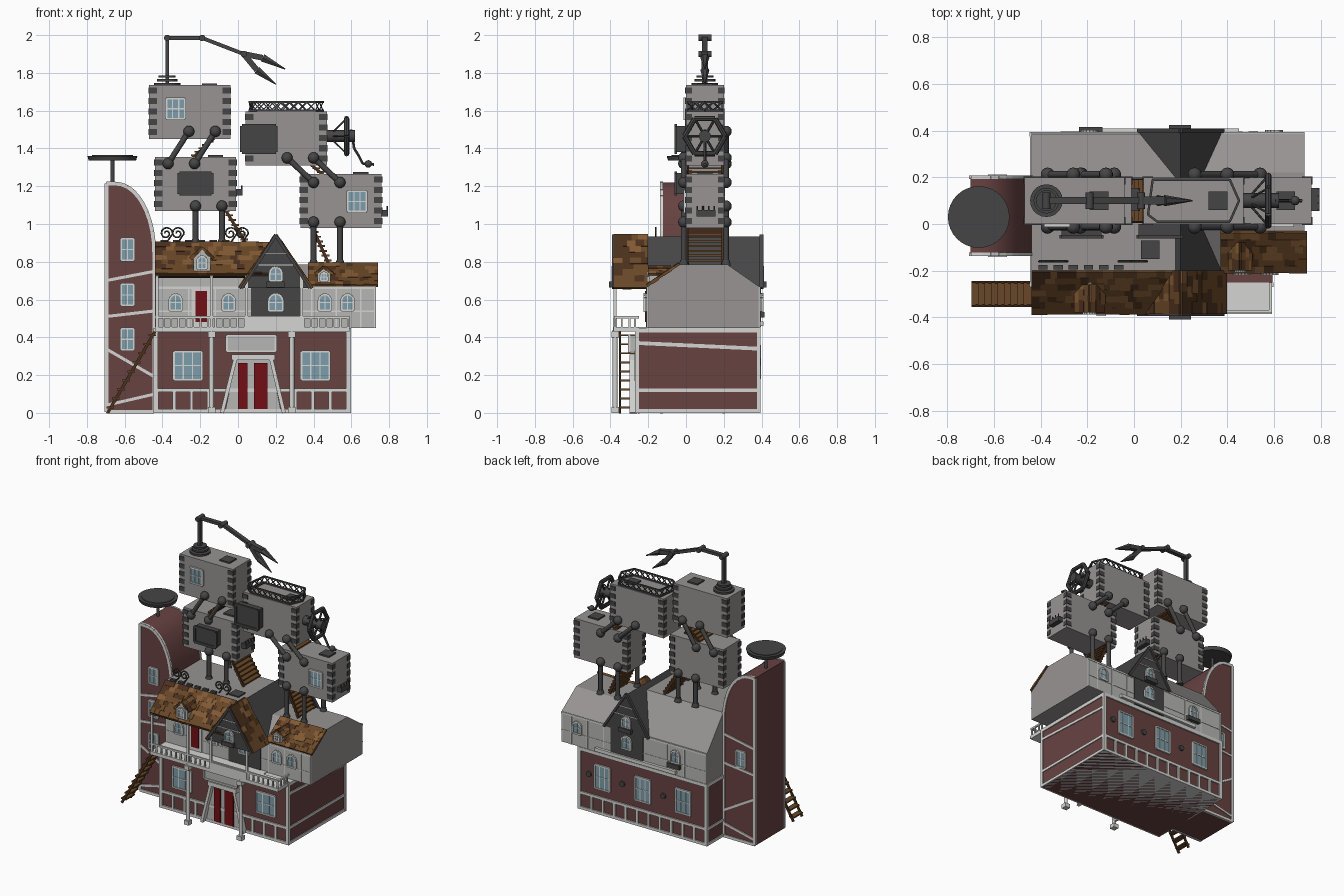
import bpy, bmesh, math, random
from mathutils import Vector, Matrix

random.seed(4)
if "Cube" in bpy.data.objects:
    bpy.data.objects.remove(bpy.data.objects["Cube"])

COLOURS = {
    "brick": (0.135, 0.055, 0.053), "trim": (0.66, 0.66, 0.65), "wall": (0.47, 0.47, 0.46),
    "panel": (0.31, 0.295, 0.29), "iron": (0.06, 0.06, 0.062), "door_red": (0.17, 0.005, 0.008),
    "glass": (0.2, 0.34, 0.4), "tile_dark": (0.07, 0.03, 0.012), "tile_mid": (0.14, 0.062, 0.02),
    "tile_light": (0.22, 0.1, 0.034)}
NAMES = list(COLOURS)
TILES = ["tile_dark", "tile_mid", "tile_mid", "tile_light"]
MATERIALS = []
for name, rgb in COLOURS.items():
    m = bpy.data.materials.new(name)
    m.use_nodes = True
    m.diffuse_color = (*rgb, 1)
    m.node_tree.nodes["Principled BSDF"].inputs["Base Color"].default_value = (*rgb, 1)
    MATERIALS.append(m)
parts = {}


def paint(part, mat, verts):
    for face in {f for v in verts for f in v.link_faces}:
        face.material_index = NAMES.index(mat)


def mesh_of(part):
    return parts.setdefault(part, bmesh.new())


def box(part, mat, x0, x1, y0, y1, z0, z1):
    place = Matrix.Translation(((x0 + x1) / 2, (y0 + y1) / 2, (z0 + z1) / 2))
    size = Matrix.Diagonal((x1 - x0, y1 - y0, z1 - z0, 1))
    paint(part, mat, bmesh.ops.create_cube(mesh_of(part), matrix=place @ size)["verts"])


def along(p, q):
    """Frame centred between p and q with its z axis along the line."""
    p, q = Vector(p), Vector(q)
    d = (q - p).normalized()
    b = d.cross(Vector((0, 0, 1)) if abs(d.y) > 0.9 else Vector((0, 1, 0))).normalized()
    turn = Matrix((b, d.cross(b), d)).transposed().to_4x4()
    return Matrix.Translation((p + q) / 2) @ turn, (q - p).length


def beam(part, mat, p, q, thick, deep):
    frame, length = along(p, q)
    frame = frame @ Matrix.Diagonal((thick, deep, length, 1))
    paint(part, mat, bmesh.ops.create_cube(mesh_of(part), matrix=frame)["verts"])


def rod(part, mat, p, q, r, r2=None, sides=12):
    frame, length = along(p, q)
    made = bmesh.ops.create_cone(mesh_of(part), cap_ends=True, segments=sides, radius1=r,
                                 radius2=r if r2 is None else r2, depth=length, matrix=frame)
    paint(part, mat, made["verts"])


def ball(part, mat, p, r):
    made = bmesh.ops.create_uvsphere(mesh_of(part), u_segments=14, v_segments=8, radius=r,
                                     matrix=Matrix.Translation(p))
    paint(part, mat, made["verts"])


def prism(part, mat, points, axis, a, b):
    bm = mesh_of(part)
    put = (lambda p, k: (k, *p)) if axis == "x" else (lambda p, k: (p[0], k, p[1]))
    ends = [[bm.verts.new(put(p, k)) for p in points] for k in (a, b)]
    bm.faces.new(ends[0])
    bm.faces.new(ends[1][::-1])
    for i in range(len(points)):
        j = (i + 1) % len(points)
        bm.faces.new((ends[0][j], ends[0][i], ends[1][i], ends[1][j]))
    paint(part, mat, ends[0] + ends[1])


def outline(part, mat, points, y, thick, deep=0.014):
    for p, q in zip(points, points[1:] + points[:1]):
        beam(part, mat, (p[0], y, p[1]), (q[0], y, q[1]), thick, deep)


def window(part, x, z, w, h, y, side, arch=False, bars=1):
    lo, hi, r = z - h / 2, z + h / 2, w / 2
    pts = [(x - r, lo), (x + r, lo)]
    if arch:
        pts += [(x + r * math.cos(t * math.pi / 8), hi - r + r * math.sin(t * math.pi / 8)) for t in range(9)]
    else:
        pts += [(x + r, hi), (x - r, hi)]
    prism(part, "glass", pts, "y", y, y + side * 0.006)
    outline(part, "trim", pts, y + side * 0.005, 0.011)
    for k in range(1, bars + 1):
        u = x - r + w * k / (bars + 1)
        box(part, "trim", u - 0.003, u + 0.003, y - 0.009, y + 0.009, lo, hi)
    box(part, "trim", x - r, x + r, y - 0.009, y + 0.009, z - 0.003, z + 0.003)


def tiles(part, start, run, rise, cols, rows):
    """Overlapping shingles in staggered rows on the plane start + run + rise."""
    start, run, rise = Vector(start), Vector(run), Vector(rise)
    for r in range(rows):
        cuts = [0] + [(c + 0.5 * (r % 2) + random.uniform(-0.2, 0.2)) / cols for c in range(1, cols)] + [1]
        for a, b in zip(cuts, cuts[1:]):
            mid = start + run * (a + b) / 2
            frame, length = along(mid + rise * (r - 0.1) / rows, mid + rise * (r + 1) / rows)
            z = rise.normalized()
            x = run.normalized()
            turn = Matrix((x, z.cross(x), z)).transposed().to_4x4()
            turn.translation = frame.translation
            size = Matrix.Diagonal((run.length * (b - a), random.uniform(0.012, 0.02), length, 1))
            made = bmesh.ops.create_cube(mesh_of(part), matrix=turn @ size)
            paint(part, random.choice(TILES), made["verts"])


def stairs(part, p, q, y0, y1, steps):
    (xa, za), (xb, zb) = p, q
    for y in (y0, y1):
        beam(part, "tile_dark", (xa, y, za), (xb, y, zb), 0.016, 0.01)
    for i in range(steps):
        t = (i + 0.5) / steps
        x, z = xa + (xb - xa) * t, za + (zb - za) * t
        box(part, "tile_mid", x - 0.02, x + 0.02, y0, y1, z, z + 0.01)


# Brick ground floor with timber bands
LEFT, RIGHT, FRONT, BACK = -0.44, 0.59, -0.26, 0.385
box("ground_floor", "brick", LEFT, RIGHT, FRONT, BACK, 0, 0.45)
for z, h in ((0, 0.02), (0.11, 0.02), (0.425, 0.025)):
    box("ground_bands", "trim", LEFT - 0.006, RIGHT + 0.006, FRONT - 0.01, BACK + 0.01, z, z + h)
for i in range(12):
    x = LEFT + 0.01 + i * (RIGHT - LEFT - 0.02) / 11
    for y in (FRONT, BACK):
        if y == BACK or not -0.1 < x < 0.26:
            box("ground_posts", "trim", x - 0.009, x + 0.009, y - 0.01, y + 0.01, 0, 0.12)
for x in (LEFT + 0.005, RIGHT - 0.005):
    for y in (FRONT, BACK):
        box("corner_posts", "trim", x - 0.012, x + 0.012, y - 0.01, y + 0.01, 0, 0.45)
beam("side_band", "trim", (RIGHT, FRONT, 0.37), (RIGHT, BACK, 0.34), 0.012, 0.02)
for x in (-0.265, 0.41):
    window("ground_windows", x, 0.25, 0.15, 0.15, FRONT, -1, bars=2)
for x in (-0.25, 0.075, 0.4):
    window("back_windows", x, 0.27, 0.12, 0.17, BACK, 1, bars=2)
for x in (-0.09, 0.24, 0.51):
    rod("back_plaques", "iron", (x, BACK, 0.27), (x, BACK + 0.012, 0.27), 0.02)
box("back_ledge", "trim", -0.2, 0.45, BACK, BACK + 0.025, 0.46, 0.485)

# Entrance
prism("entrance", "wall", [(-0.07, 0), (0.23, 0), (0.17, 0.28), (-0.01, 0.28)], "y", FRONT, FRONT - 0.008)
for a, b in ((-0.085, -0.013), (0.243, 0.175)):
    beam("entrance_frame", "trim", (a, FRONT - 0.02, 0), (b, FRONT - 0.02, 0.29), 0.02, 0.04)
box("entrance_frame", "trim", -0.035, 0.195, -0.3, FRONT, 0.28, 0.31)
for a, b in ((0, 0.05), (0.085, 0.155)):
    box("entrance_doors", "door_red", a, b, FRONT - 0.016, FRONT, 0.02, 0.265)
box("entrance_board", "wall", -0.06, 0.2, -0.3, FRONT, 0.325, 0.41)
outline("entrance_board", "trim", [(-0.06, 0.325), (0.2, 0.325), (0.2, 0.41), (-0.06, 0.41)], -0.3, 0.012)

# Balcony, columns and railing
EDGE = -0.375
box("balcony_floor", "trim", LEFT, RIGHT, EDGE - 0.01, -0.25, 0.43, 0.455)
box("balcony_floor", "trim", LEFT, 0.38, -0.26, -0.19, 0.435, 0.455)
box("balcony_front", "trim", 0.04, 0.34, EDGE - 0.012, EDGE + 0.01, 0.43, 0.505)
for x in (-0.14, 0.285):
    rod("columns", "trim", (x, EDGE, 0), (x, EDGE, 0.44), 0.013)
    for z in (0, 0.4):
        box("columns", "trim", x - 0.02, x + 0.02, EDGE - 0.02, EDGE + 0.02, z, z + 0.03)
box("railing", "trim", LEFT, RIGHT, EDGE - 0.006, EDGE + 0.006, 0.5, 0.512)
box("railing", "trim", RIGHT - 0.012, RIGHT, EDGE, -0.25, 0.5, 0.512)
for i in range(27):
    x = LEFT + 0.008 + i * 0.039
    box("railing", "trim", x - 0.005, x + 0.005, EDGE - 0.005, EDGE + 0.005, 0.45, 0.505)
for y in (-0.34, -0.3, -0.27):
    box("railing", "trim", RIGHT - 0.011, RIGHT - 0.001, y - 0.005, y + 0.005, 0.45, 0.505)
for x in (LEFT + 0.01, -0.14, 0.045, 0.335):
    box("roof_posts", "trim", x - 0.008, x + 0.008, EDGE - 0.008, EDGE + 0.008, 0.45, 0.73)

# Upper storey: low wing across, taller block on the right-hand side
WALL = -0.2
prism("wing_shell", "panel", [(WALL, 0.45), (WALL, 0.67), (-0.03, 0.785), (0.22, 0.785), (BACK, 0.67),
                              (BACK, 0.45)], "x", LEFT, 0.73)
prism("tall_shell", "panel", [(WALL, 0.45), (WALL, 0.9), (0.2, 0.9), (BACK, 0.67), (BACK, 0.45)], "x", LEFT, 0.2)
box("front_wall", "wall", LEFT, 0.73, WALL - 0.006, WALL, 0.45, 0.67)
box("front_wall", "wall", LEFT, 0.2, WALL - 0.006, WALL, 0.66, 0.86)
box("back_wall", "wall", LEFT, 0.73, BACK, BACK + 0.006, 0.45, 0.67)
for y in (WALL - 0.006, BACK + 0.006):
    box("wall_strips", "trim", LEFT, 0.73, y - 0.003, y + 0.003, 0.655, 0.668)
    box("wall_strips", "trim", LEFT, 0.73, y - 0.003, y + 0.003, 0.535, 0.541)
    for x in (LEFT + 0.006, -0.26, -0.12, 0.39, 0.52, 0.65, 0.724):
        box("wall_strips", "trim", x - 0.004, x + 0.004, y - 0.003, y + 0.003, 0.45, 0.66)
for x in (-0.33, -0.05, 0.46, 0.58):
    window("upper_windows", x, 0.585, 0.065, 0.085, WALL - 0.006, -1, True)
for x in (-0.19, 0.6):
    window("upper_back_windows", x, 0.585, 0.065, 0.085, BACK + 0.006, 1, True)
box("balcony_door", "trim", -0.245, -0.145, WALL - 0.012, WALL, 0.455, 0.655)
box("balcony_door", "door_red", -0.225, -0.165, WALL - 0.018, WALL, 0.48, 0.645)

# Tiled roofs
prism("porch_roof", "tile_dark", [(-0.385, 0.725), (WALL, 0.89), (WALL, 0.86), (-0.37, 0.715)], "x", LEFT, 0.16)
tiles("porch_tiles", (LEFT, -0.38, 0.735), (0.61, 0, 0), (0, 0.18, 0.165), 16, 7)
tiles("wing_tiles", (0.37, WALL - 0.004, 0.675), (0.37, 0, 0), (0, 0.17, 0.115), 10, 6)

# Cross gable
GABLE = [(0.02, 0.66), (0.38, 0.66), (0.2, 0.935)]
prism("gable", "iron", GABLE, "y", -0.383, BACK + 0.015)
box("gable_bay", "iron", 0.07, 0.33, WALL - 0.012, BACK + 0.012, 0.455, 0.67)
for x in (0.01, 0.39):
    tiles("gable_tiles", (x, -0.385, 0.663), (0, 0.185, 0), (0.2 - x, 0, 0.28), 4, 9)
for y, side in ((-0.383, -1), (BACK + 0.015, 1)):
    for x in (0.02, 0.38):
        beam("gable_trim", "iron", (x, y, 0.66), (0.2, y, 0.94), 0.016, 0.02)
    for z, w in ((0.78, 0.1), (0.84, 0.06)):
        box("gable_trim", "trim", 0.2 - w, 0.2 + w, y - 0.004, y + 0.004, z, z + 0.005)
    window("gable_window", 0.2, 0.735, 0.065, 0.075, y, side, True)
    box("flower_boxes", "iron", 0.15, 0.245, y - 0.025, y + 0.025, 0.665, 0.695)
    window("bay_windows", 0.2, 0.585, 0.075, 0.09, WALL - 0.012 if side < 0 else BACK + 0.012, side, True)
box("flower_boxes", "iron", -0.235, -0.135, BACK, BACK + 0.03, 0.505, 0.535)

# Dormers
for x, z, y, w, h in ((-0.19, 0.75, -0.375, 0.045, 0.075), (0.455, 0.69, -0.195, 0.035, 0.05)):
    prism("dormers", "wall", [(x - w, z), (x + w, z), (x + w, z + h), (x, z + h * 1.6), (x - w, z + h)], "y", y, y + 0.13)
    window("dormer_windows", x, z + h * 0.6, w * 1.1, h * 0.9, y, -1, True)
    for s in (-1, 1):
        tiles("dormer_tiles", (x + s * w * 1.3, y - 0.005, z + h * 0.9), (0, 0.12, 0), (-s * w * 1.3, 0, h * 0.75), 3, 3)

# Side tower with curved shoulder
curve = [(-0.65 + 0.21 * math.sin(t * math.pi / 20), 0.85 + 0.37 * math.cos(t * math.pi / 20)) for t in range(11)]
tower = [(-0.7, 0), (-0.7, 1.22)] + curve + [(LEFT, 0)]
prism("tower", "brick", tower, "y", -0.13, 0.2)
for y in (-0.13, 0.2):
    outline("tower_trim", "trim", [(x * 0.97 - 0.017, z * 0.99 + 0.006) for x, z in tower], y, 0.02)
    for a, b in ((0.04, 0.1), (0.34, 0.19), (0.51, 0.54), (0.7, 0.75)):
        beam("tower_trim", "trim", (-0.7, y, a), (LEFT, y, b), 0.016, 0.014)
for z in (0.39, 0.625, 0.865):
    window("tower_windows", -0.585, z, 0.07, 0.115, -0.13, -1)
window("tower_windows", -0.585, 0.6, 0.07, 0.115, 0.2, 1)
rod("dish_pole", "iron", (-0.665, 0.03, 1.2), (-0.665, 0.03, 1.34), 0.011)
rod("dish", "iron", (-0.665, 0.03, 1.335), (-0.665, 0.03, 1.36), 0.125, 0.132, 32)
rod("dish", "iron", (-0.665, 0.03, 1.358), (-0.665, 0.03, 1.364), 0.108, sides=32)
stairs("entry_stairs", (-0.69, 0), (-0.44, 0.43), -0.35, -0.25, 9)

# Raised cabins with corner blocks
CABINS = {"lower_cabin": (-0.44, 1.07), "top_cabin": (-0.47, 1.45), "middle_cabin": (0.04, 1.31), "side_cabin": (0.33, 0.98)}
for name, (x, z) in CABINS.items():
    box(name, "panel", x, x + 0.43, 0, 0.2, z, z + 0.285)
    for i in range(5):
        h = z + 0.02 + i * 0.055
        for u in (x - 0.004, x + 0.389):
            for y in (-0.004, 0.169):
                box(name + "_corners", "iron", u, u + 0.045, y, y + 0.035, h, h + 0.032)
    box(name + "_hatch", "iron", x + 0.28, x + 0.36, 0.06, 0.14, z + 0.28, z + 0.295)
for x, z in ((-0.33, 1.61), (0.63, 1.12)):
    window("cabin_windows", x, z, 0.1, 0.11, 0, -1, bars=2)
for x, z, w, h in ((-0.225, 1.215, 0.085, 0.055), (0.11, 1.45, 0.09, 0.07)):
    box("screens", "iron", x - w, x + w, -0.055, 0, z - h, z + h)
    outline("screens", "iron", [(x - w, z - h), (x + w, z - h), (x + w, z + h), (x - w, z + h)], -0.055, 0.018)
for x, z in ((-0.01, 1.17), (0.76, 1.06)):
    box("end_boxes", "iron", x, x + 0.035, 0.055, 0.155, z - 0.02, z + 0.015)
    for y in (0.06, 0.09, 0.12, 0.15):
        rod("end_boxes", "iron", (x + 0.03, y, z), (x + 0.03, y, z + 0.035), 0.004)

# Legs and linking arms, front and back
LINKS = [((-0.225, 0.89), (-0.225, 1.095)), ((-0.085, 0.89), (-0.085, 1.095)), ((0.4, 0.78), (0.4, 1.01)),
         ((0.54, 0.78), (0.54, 1.01)), ((-0.37, 1.32), (-0.26, 1.49)), ((-0.23, 1.32), (-0.12, 1.49)),
         ((0.4, 1.22), (0.26, 1.35)), ((0.54, 1.22), (0.4, 1.35))]
for y in (-0.012, 0.212):
    for (xa, za), (xb, zb) in LINKS:
        rod("legs", "iron", (xa, y, za), (xb, y, zb), 0.015)
        ball("joints", "iron", (xb, y, zb), 0.03)
        if za > 1:
            ball("joints", "iron", (xa, y, za), 0.03)
        else:
            rod("feet", "iron", (xa, y, za), (xa, y, za + 0.03), 0.026, 0.018)
for p, q, n in (((0.04, 0.9), (-0.07, 1.08), 7), ((0.48, 0.79), (0.39, 0.99), 8), ((-0.24, 1.35), (-0.12, 1.46), 6),
                ((0.45, 1.26), (0.38, 1.32), 3)):
    stairs("cabin_stairs", p, q, 0.01, 0.19, n)

# Grabbing crane
C = 0.1
for z, r in ((1.735, 0.07), (1.755, 0.055), (1.775, 0.045)):
    rod("crane_base", "iron", (-0.375, C, z), (-0.375, C, z + 0.012), r, sides=20)
ARM = [(-0.375, C, 1.74), (-0.375, C, 1.985), (-0.19, C, 1.985), (0.03, C, 1.9)]
for p, q in zip(ARM, ARM[1:]):
    beam("crane_arm", "iron", p, q, 0.02, 0.03)
    rod("crane_joints", "iron", (q[0], C - 0.035, q[2]), (q[0], C + 0.035, q[2]), 0.017)
for mid, tip in (((0.13, C, 1.88), (0.25, C, 1.82)), ((0.1, C, 1.815), (0.2, C, 1.74))):
    beam("crane_claw", "iron", ARM[-1], mid, 0.03, 0.035)
    rod("crane_claw", "iron", mid, tip, 0.024, 0.003, 6)

# Lattice railing on the middle cabin
DECK = [(0.06, 0.04), (0.1, 0.01), (0.41, 0.01), (0.45, 0.1), (0.41, 0.19), (0.08, 0.19)]
for (xa, ya), (xb, yb) in zip(DECK, DECK[1:] + DECK[:1]):
    a, b = Vector((xa, ya, 1.6)), Vector((xb, yb, 1.6))
    up = Vector((0, 0, 0.045))
    n = max(1, round((b - a).length / 0.045))
    for lift in (up * 0, up):
        beam("deck_rail", "iron", a + lift, b + lift, 0.01, 0.01)
    for i in range(n):
        p, q = a.lerp(b, i / n), a.lerp(b, (i + 1) / n)
        beam("deck_rail", "iron", p, q + up, 0.006, 0.006)
        beam("deck_rail", "iron", p + up, q, 0.006, 0.006)

# Hexagonal wheel and crank
hub = Vector((0.575, C, 1.465))
rim = [hub + Vector((0, 0.108 * math.cos(k * math.pi / 3), 0.108 * math.sin(k * math.pi / 3))) for k in range(6)]
for k, p in enumerate(rim):
    rod("wheel", "iron", p, rim[(k + 1) % 6], 0.014, sides=8)
    rod("wheel", "iron", hub, p, 0.007, sides=8)
    rod("wheel", "iron", p, (0.48, C, 1.465), 0.005, sides=6)
rod("wheel_hub", "iron", (0.47, C, 1.465), (0.62, C, 1.465), 0.032)


def wire(part, points, r=0.005):
    for p, q in zip(points, points[1:]):
        rod(part, "iron", p, q, r, sides=6)


wire("crank", [(0.6, C, 1.5), (0.615, C, 1.4), (0.64, C, 1.36), (0.66, C, 1.32), (0.72, C, 1.315)], 0.008)
ball("crank", "iron", (0.69, C, 1.318), 0.02)

# Curled ironwork and blocks on the roof edge
for x in (-0.38, -0.32, -0.04, 0.02):
    curl = [(x + 0.035 * (1 - t / 24) * math.cos(t / 2), -0.16, 0.95 + 0.035 * (1 - t / 24) * math.sin(t / 2)) for t in range(20)]
    wire("roof_curls", [(x, -0.16, 0.9)] + curl)
for i in range(6):
    box("roof_blocks", "iron", -0.41 + i * 0.065, -0.37 + i * 0.065, -0.195, -0.175, 0.9, 0.915)
box("roof_hatch", "iron", 0.03, 0.11, -0.15, -0.07, 0.9, 0.908)

# Turn the gathered parts into objects
for name, bm in parts.items():
    bmesh.ops.recalc_face_normals(bm, faces=bm.faces)
    mesh = bpy.data.meshes.new(name)
    used = sorted({f.material_index for f in bm.faces})
    for f in bm.faces:
        f.material_index = used.index(f.material_index)
        f.smooth = True
    bm.to_mesh(mesh)
    bm.free()
    for i in used:
        mesh.materials.append(MATERIALS[i])
    mesh.set_sharp_from_angle(angle=math.radians(32))
    bpy.context.scene.collection.objects.link(bpy.data.objects.new(name, mesh))
